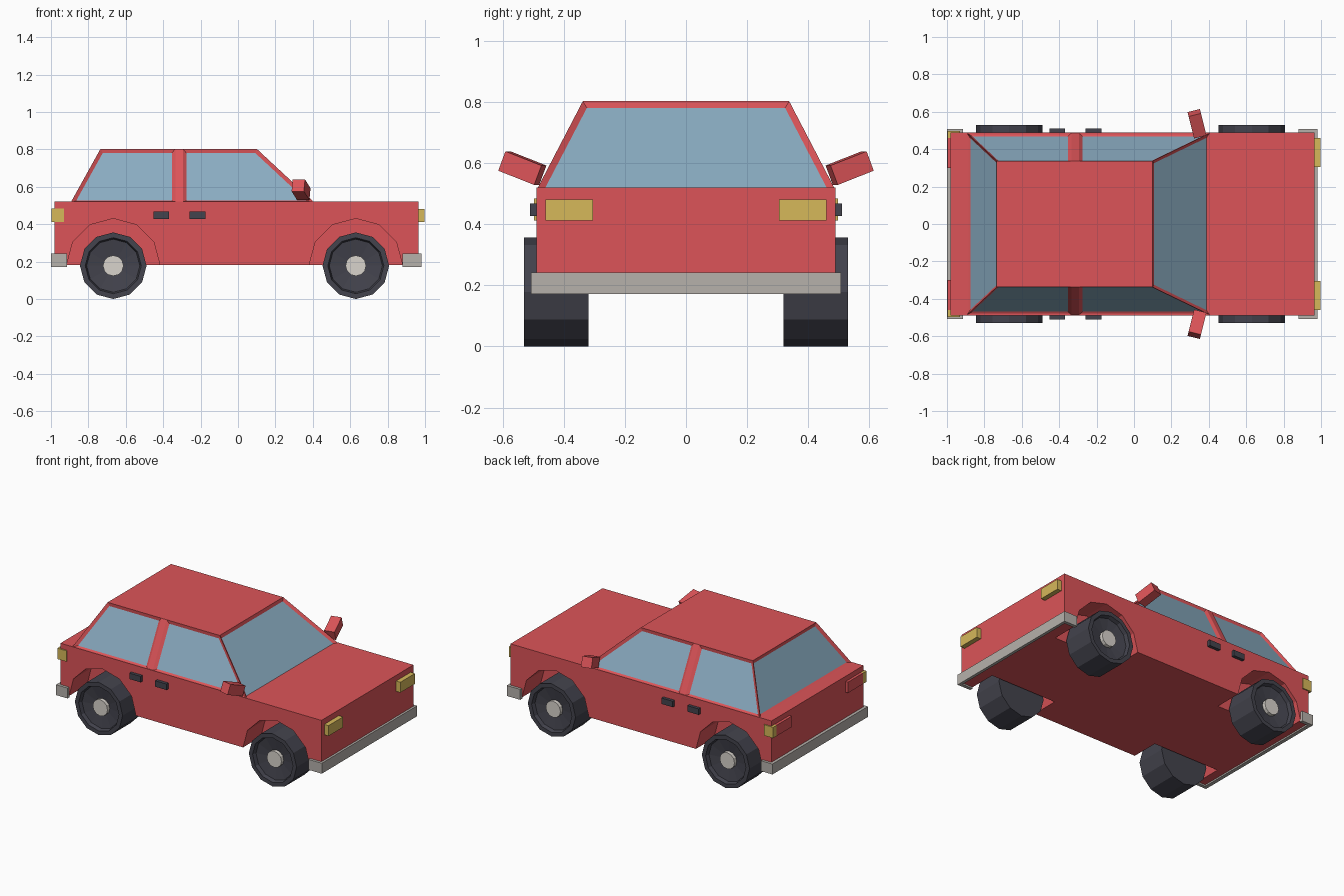
import bpy, bmesh, math
from mathutils import Vector, Matrix

if "Cube" in bpy.data.objects:
    bpy.data.objects.remove(bpy.data.objects["Cube"])


def mat(name, r, g, b):
    m = bpy.data.materials.new(name)
    lin = [((c / 255 + 0.055) / 1.055) ** 2.4 for c in (r, g, b)]
    m.diffuse_color = (*lin, 1)
    m.use_nodes = True
    m.node_tree.nodes["Principled BSDF"].inputs["Base Color"].default_value = m.diffuse_color
    return m


RED = mat("red paint", 220, 84, 88)
GLASS = mat("blue glass", 138, 172, 193)
DARK = mat("dark rubber", 67, 67, 77)
GREY = mat("bumper grey", 182, 177, 171)
HUB = mat("hub silver", 216, 211, 204)
YELLOW = mat("lamp yellow", 214, 184, 90)


def finish(bm, name, *mats):
    bmesh.ops.recalc_face_normals(bm, faces=bm.faces)
    me = bpy.data.meshes.new(name)
    bm.to_mesh(me)
    bm.free()
    ob = bpy.data.objects.new(name, me)
    bpy.context.collection.objects.link(ob)
    for m in mats:
        me.materials.append(m)
    return ob


def add_box(bm, x0, x1, y0, y1, z0, z1):
    mtx = Matrix.Translation(((x0 + x1) / 2, (y0 + y1) / 2, (z0 + z1) / 2)) \
        @ Matrix.Diagonal((x1 - x0, abs(y1 - y0), z1 - z0, 1))
    bmesh.ops.create_cube(bm, size=1, matrix=mtx)


def box(name, m, *dims):
    bm = bmesh.new()
    add_box(bm, *dims)
    return finish(bm, name, m)


def lathe(name, m, profile, cx, cz, side, n=12):
    """Revolve (radius, y) points around a y-parallel axis and cap both ends."""
    bm = bmesh.new()
    rings = []
    for r, y in profile:
        rings.append([bm.verts.new((cx + r * math.cos(2 * math.pi * i / n), side * y,
                                    cz + r * math.sin(2 * math.pi * i / n))) for i in range(n)])
    for a, b in zip(rings, rings[1:]):
        for i in range(n):
            j = (i + 1) % n
            bm.faces.new((a[i], a[j], b[j], b[i]))
    bm.faces.new(rings[0])
    bm.faces.new(rings[-1])
    return finish(bm, name, m)


AXLES = {"rear": -0.667, "front": 0.63}

# Lower body with wheel wells cut out
body = box("body", RED, -0.98, 0.965, -0.49, 0.49, 0.182, 0.52)
for end, ax in AXLES.items():
    for side in (-1, 1):
        cutter = lathe("wheel_well_cutter", RED, [(0.25, 0.30), (0.25, 0.6)], ax, 0.18, side)
        cutter.hide_render = True
        mod = body.modifiers.new("well", "BOOLEAN")
        mod.operation, mod.solver, mod.object = "DIFFERENCE", "EXACT", cutter
        bpy.context.view_layer.objects.active = body
        bpy.ops.object.modifier_apply(modifier=mod.name)
        bpy.data.objects.remove(cutter)

# Cabin: tapered block, split at the door pillar, windows inset
bm = bmesh.new()
add_box(bm, -1, 1, -1, 1, 0, 1)
for v in bm.verts:
    top = v.co.z > 0.5
    x0, x1, hy = (-0.735, 0.10, 0.338) if top else (-0.895, 0.41, 0.488)
    v.co = (x1 if v.co.x > 0 else x0, math.copysign(hy, v.co.y), 0.803 if top else 0.515)
for x in (-0.335, -0.295):
    bmesh.ops.bisect_plane(bm, geom=bm.verts[:] + bm.edges[:] + bm.faces[:],
                           plane_co=(x, 0, 0), plane_no=(1, 0, 0))
bmesh.ops.recalc_face_normals(bm, faces=bm.faces)
panes = [f for f in bm.faces if abs(f.normal.z) < 0.9
         and not (abs(f.normal.y) > 0.5 and abs(f.calc_center_median().x + 0.315) < 0.01)]
bmesh.ops.inset_individual(bm, faces=panes, thickness=0.019, depth=-0.012, use_even_offset=True)
for f in panes:
    f.material_index = 1
finish(bm, "cabin", RED, GLASS)

# Wheels with dished rims and silver hubs
tyre = [(0.178, 0.32), (0.178, 0.53), (0.15, 0.53), (0.142, 0.505), (0.05, 0.49)]
for end, ax in AXLES.items():
    for side in (-1, 1):
        lathe(end + "_wheel", DARK, tyre, ax, 0.178, side)
        lathe(end + "_hub", HUB, [(0.055, 0.48), (0.055, 0.515)], ax, 0.178, side)

# Bumpers wrapping around the corners
for name, s, inner, face, outer in (("front_bumper", 1, 0.88, 0.96, 0.98),
                                    ("rear_bumper", -1, 0.915, 0.975, 1.0)):
    bm = bmesh.new()
    xs = sorted((s * face, s * outer))
    add_box(bm, xs[0], xs[1], -0.508, 0.508, 0.172, 0.242)
    xs = sorted((s * inner, s * face))
    for side in (-1, 1):
        ys = sorted((side * 0.485, side * 0.508))
        add_box(bm, xs[0], xs[1], ys[0], ys[1], 0.172, 0.242)
    finish(bm, name, GREY)

for side in (-1, 1):
    def span(a, b):
        return sorted((side * a, side * b))
    # Lamps
    box("headlight", YELLOW, 0.95, 0.997, *span(0.305, 0.46), 0.412, 0.482)
    box("corner_lamp", YELLOW, -0.998, -0.93, *span(0.46, 0.498), 0.412, 0.485)
    box("tail_lamp", RED, -0.998, -0.97, *span(0.30, 0.46), 0.412, 0.485)
    # Door handles
    for x in (-0.41, -0.217):
        box("door_handle", DARK, x - 0.042, x + 0.042, *span(0.48, 0.511), 0.428, 0.468)
    # Wing mirrors, tilted up and swept back
    m = box("wing_mirror", RED, -0.034, 0.034, -0.065, 0.065, -0.034, 0.034)
    rot = Matrix.Rotation(side * math.radians(14), 4, "Z") @ Matrix.Rotation(side * math.radians(21), 4, "X")
    m.data.transform(Matrix.Translation((0.337, side * 0.536, 0.584)) @ rot)
